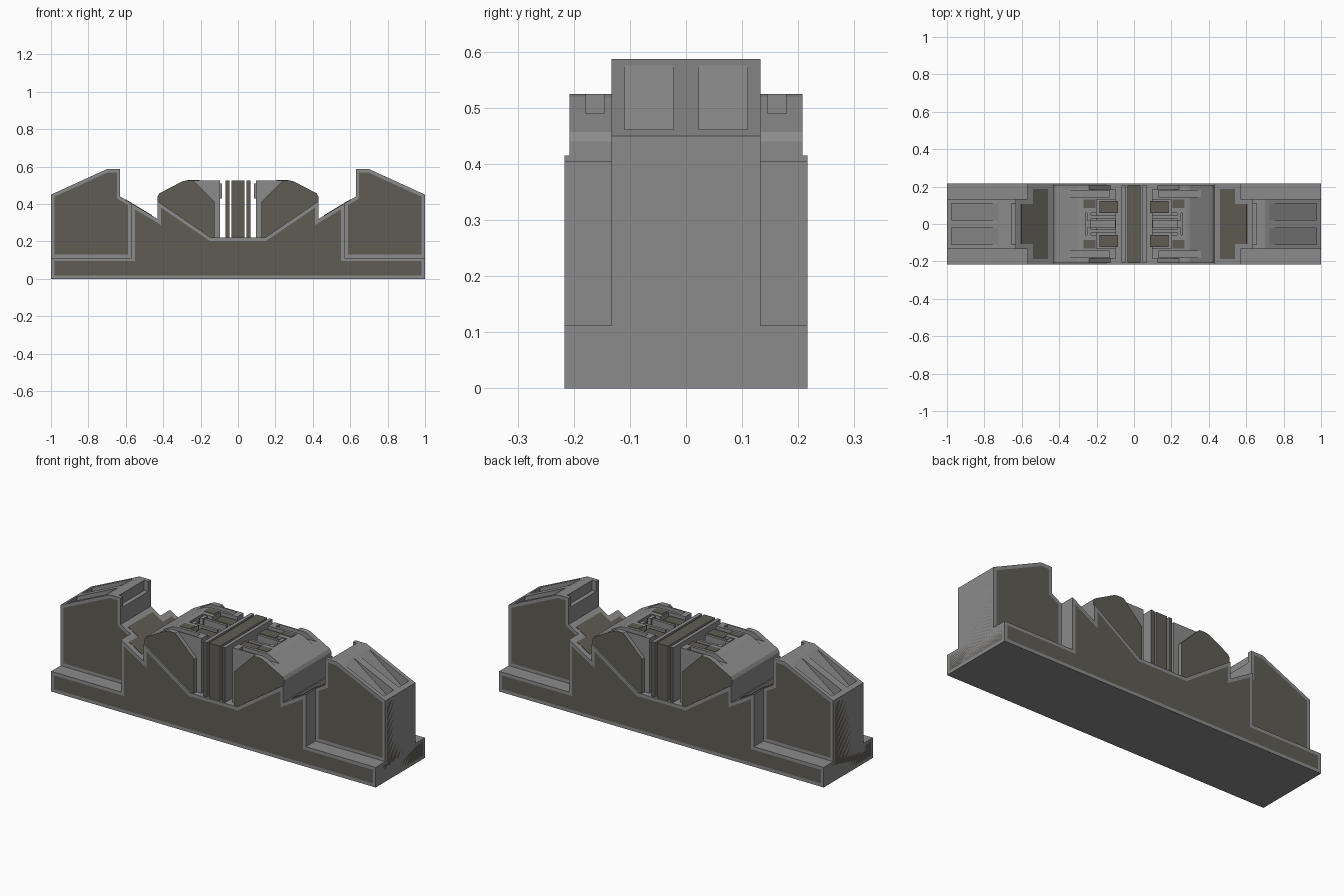
import bpy, bmesh
from mathutils import Vector

if "Cube" in bpy.data.objects:
    bpy.data.objects.remove(bpy.data.objects["Cube"])


def material(name, rgb):
    m = bpy.data.materials.new(name)
    m.diffuse_color = (*rgb, 1)
    m.use_nodes = True
    m.node_tree.nodes["Principled BSDF"].inputs["Base Color"].default_value = m.diffuse_color
    return m


GREY = material("light_grey", (0.26, 0.26, 0.26))
BROWN = material("dark_taupe", (0.115, 0.107, 0.087))


def finish(name, bm, mats=(GREY, BROWN)):
    bmesh.ops.recalc_face_normals(bm, faces=bm.faces)
    me = bpy.data.meshes.new(name)
    bm.to_mesh(me)
    bm.free()
    for m in mats:
        me.materials.append(m)
    ob = bpy.data.objects.new(name, me)
    bpy.context.collection.objects.link(ob)
    return ob


def prism(name, pts, y0, y1, border=None, top_brown=False):
    """Extrude an xz profile along y; border=0 paints both ends, >0 insets the panel."""
    bm = bmesh.new()
    a = bm.faces.new([bm.verts.new((x, y0, z)) for x, z in pts])
    ext = bmesh.ops.extrude_face_region(bm, geom=[a], use_keep_orig=True)["geom"]
    b = [g for g in ext if isinstance(g, bmesh.types.BMFace)][0]
    bmesh.ops.translate(bm, verts=list(b.verts), vec=(0, y1 - y0, 0))
    bmesh.ops.recalc_face_normals(bm, faces=bm.faces)
    if border is not None:
        for f in (a, b):
            if border > 0:
                bmesh.ops.inset_region(bm, faces=[f], thickness=border, use_even_offset=True)
            f.material_index = 1
    if top_brown:
        for f in bm.faces:
            if f.normal.z > 0.9:
                f.material_index = 1
    return finish(name, bm)


def box(name, x0, x1, y0, y1, z0, z1, border=None, top_brown=False):
    return prism(name, [(x0, z0), (x1, z0), (x1, z1), (x0, z1)], y0, y1, border, top_brown)


def plate(name, pts, normal, t=0.002):
    """Thin painted panel from 3D corner points."""
    bm = bmesh.new()
    f = bm.faces.new([bm.verts.new(p) for p in pts])
    ext = bmesh.ops.extrude_face_region(bm, geom=[f], use_keep_orig=True)["geom"]
    top = [g for g in ext if isinstance(g, bmesh.types.BMVert)]
    bmesh.ops.translate(bm, verts=top, vec=Vector(normal).normalized() * t)
    return finish(name, bm, (BROWN,))


def cut(ob, cutters):
    for c in cutters:
        m = ob.modifiers.new("cut", "BOOLEAN")
        m.operation, m.object, m.solver = "DIFFERENCE", c, "EXACT"
    dg = bpy.context.evaluated_depsgraph_get()
    me = bpy.data.meshes.new_from_object(ob.evaluated_get(dg))
    ob.modifiers.clear()
    ob.data = me
    for c in cutters:
        bpy.data.objects.remove(c)


def flip(pts, s):
    return [(s * x, z) for x, z in pts]


def sx(name, s, x0, x1, *rest, **kw):
    return box(name, min(s * x0, s * x1), max(s * x0, s * x1), *rest, **kw)


# Base with the centre cradle, one profile across the full depth
half = [(1, 0), (1, .112), (.57, .112), (.57, .404), (.43, .32), (.43, .415), (.145, .22)]
prism("base_cradle", half + flip(half[::-1], -1), -.2165, .2165, border=.018)

for s, side in ((1, "right"), (-1, "left")):
    # End tower with two wedge-shaped pockets and a notch in the inner top edge
    tower = prism(side + "_tower", flip([(1, .112), (1, .45), (.7, .587), (.63, .587),
                  (.63, .44), (.57, .404), (.57, .112)], s), -.133, .133, border=.018)
    pocket = flip([(.725, .5756), (.725, .64), (.975, .64), (.975, .39)], s)
    cut(tower, [prism("pocket_cutter", pocket, .022, .11),
                prism("pocket_cutter", pocket, -.11, -.022),
                sx("notch_cutter", s, .6, .655, -.11, .11, .53, .64)])

    # Inverted T panel on the end
    t = [(.2, .018), (.2, .097), (.118, .097), (.118, .432)]
    plate(side + "_end_panel", [(s * .999, y, z) for y, z in t]
          + [(s * .999, -y, z) for y, z in t[::-1]], (s, 0, 0), .001)

    # Stepped panel on the inner slope
    p = [(.46, .187), (.54, .187), (.54, .108), (.603, .108)]
    p = p + [(x, -y) for x, y in p[::-1]]
    plate(side + "_slope_panel", [(s * x, y, .32 + (x - .43) * .6) for x, y in p],
          (-s * .6, 0, 1))

    # Coupled block resting in the cradle
    block = prism(side + "_block", flip([(.43, .415), (.43, .44), (.42, .457), (.3, .52),
                  (.28, .525), (.095, .525), (.095, .22), (.145, .22)], s), -.185, .185)
    cut(block, [sx("slot_cutter", s, .13, .36, .145, .178, .49, .6),
                sx("slot_cutter", s, .13, .36, -.178, -.145, .49, .6),
                sx("bay_cutter", s, .05, .2, -.13, .13, .44, .6),
                sx("channel_cutter", s, .15, .26, -.06, .06, .46, .6)])
    for w in (1, -1):
        # Cheek plates with the cut-back corner
        y0, y1 = sorted((w * .184, w * .208))
        prism(side + "_cheek", flip([(.43, .415), (.43, .44), (.42, .457), (.3, .52), (.28, .525),
              (.24, .525), (.125, .41), (.125, .22), (.145, .22)], s), y0, y1, border=0)
        # Pads and clasps in the bay
        y0, y1 = sorted((w * .06, w * .122))
        sx(side + "_large_pad", s, .085, .185, y0, y1, .43, .51, top_brown=True)
        y0, y1 = sorted((w * .085, w * .13))
        sx(side + "_small_pad", s, .205, .27, y0, y1, .515, .528, top_brown=True)
        y0, y1 = sorted((w * .03, w * .045))
        sx(side + "_clasp_bar", s, .095, .25, y0, y1, .43, .515)
        y0, y1 = sorted((w * .02, w * .065))
        sx(side + "_clasp_end", s, .23, .25, y0, y1, .44, .52)
    # Connecting pin
    sx(side + "_pin", s, .1, .235, -.022, .022, .43, .485)

    # Thin separator plate
    sx(side + "_separator", s, .046, .066, -.208, .208, .215, .525, border=0)

# Centre plate between the two blocks
box("centre_plate", -.034, .034, -.208, .208, .215, .525, border=0, top_brown=True)
